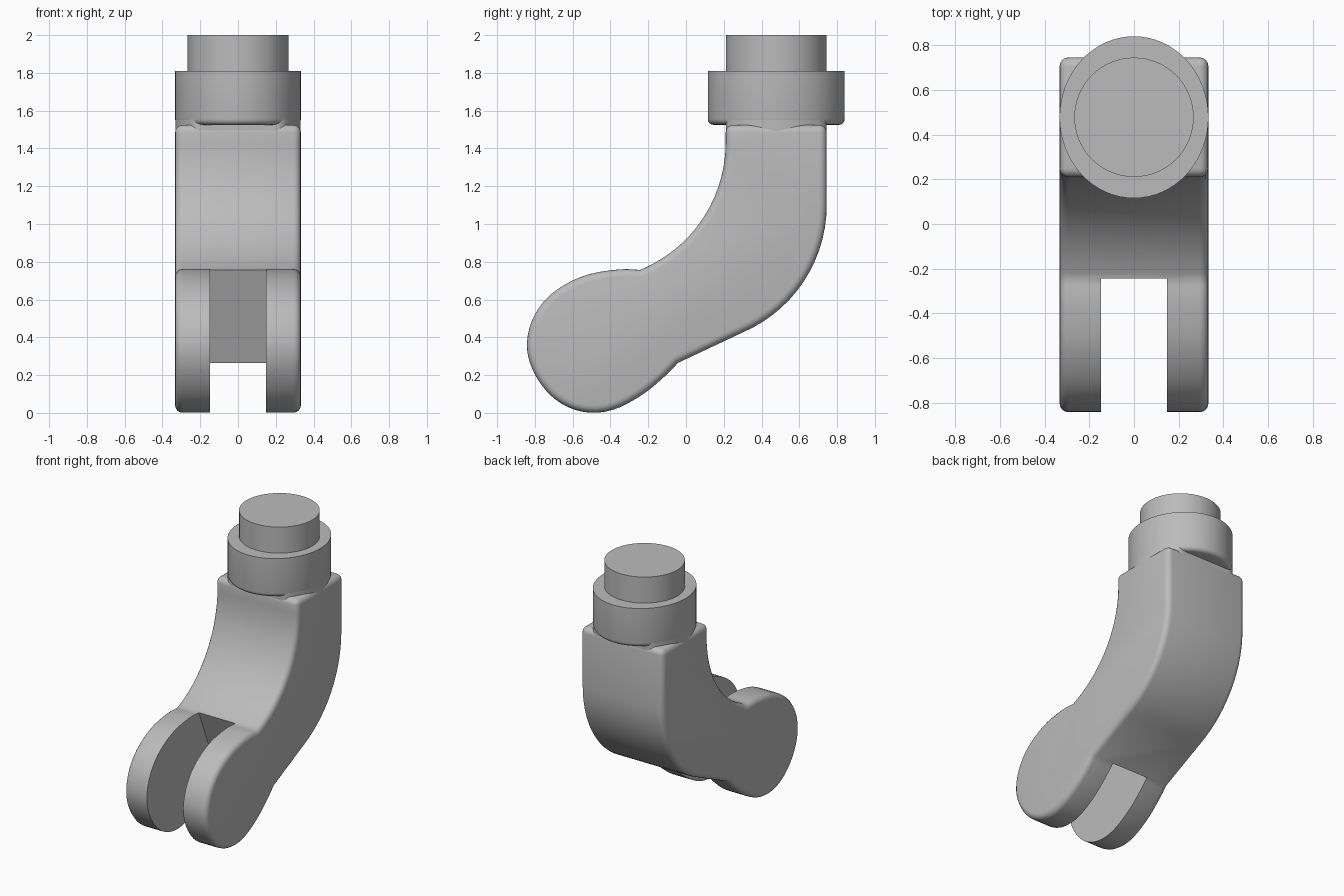
import bpy, bmesh, math
from mathutils import Vector

cube = bpy.data.objects.get("Cube")
if cube:
    bpy.data.objects.remove(cube, do_unlink=True)

grey = bpy.data.materials.new("plain grey")
grey.use_nodes = True
colour = (0.5, 0.5, 0.5, 1)
grey.diffuse_color = colour
grey.node_tree.nodes["Principled BSDF"].inputs["Base Color"].default_value = colour

HALF = 0.333          # half width of the arm
FRONT, BACK = 0.21, 0.745
TOP = 1.525
MID = (FRONT + BACK) / 2
ROUND = 0.04


def prism(name, points, axis, low, high, rule=None, size=ROUND):
    """Extrude an outline along x or z, rounding the edges picked by rule."""
    def place(p, h):
        return (h, p[0], p[1]) if axis == "x" else (p[0], p[1], h)
    bm = bmesh.new()
    rings = [[bm.verts.new(place(p, h)) for p in points] for h in (low, high)]
    n = len(points)
    for ring in rings:
        bm.faces.new(ring)
    for i in range(n):
        j = (i + 1) % n
        bm.faces.new((rings[0][i], rings[0][j], rings[1][j], rings[1][i]))
    bmesh.ops.recalc_face_normals(bm, faces=bm.faces)
    if rule:
        bmesh.ops.bevel(bm, geom=[e for e in bm.edges if rule(*e.verts)], offset=size,
                        segments=4, profile=0.5, affect="EDGES", clamp_overlap=False)
    mesh = bpy.data.meshes.new(name)
    bm.to_mesh(mesh)
    bm.free()
    mesh.materials.append(grey)
    obj = bpy.data.objects.new(name, mesh)
    bpy.context.collection.objects.link(obj)
    return obj


def arc(cy, cz, r, start, end, n):
    angles = [math.radians(start + (end - start) * i / n) for i in range(n + 1)]
    return [(cy + r * math.cos(a), cz + r * math.sin(a)) for a in angles]


def spline(points, steps=3):
    """Smooth open curve through the points."""
    p = [Vector(q) for q in points]
    p = [2 * p[0] - p[1]] + p + [2 * p[-1] - p[-2]]
    out = []
    for a, b, c, d in zip(p, p[1:], p[2:], p[3:]):
        for k in range(steps):
            t = k / steps
            v = 0.5 * (2 * b + (c - a) * t + (2 * a - 5 * b + 4 * c - d) * t * t
                       + (3 * b - a - 3 * c + d) * t ** 3)
            out.append(tuple(v))
    return out


def ellipse(rx, ry, n=64, limit=9):
    pts = []
    for i in range(n):
        a = math.tau * i / n
        pts.append((rx * math.cos(a), MID + max(-limit, min(limit, ry * math.sin(a)))))
    return pts


# Bent arm with a rounded fork end
seam_top, seam_low = (-0.243, 0.757), (-0.042, 0.265)
fork = spline([seam_top, (-0.35, 0.76), (-0.51, 0.735), (-0.64, 0.68), (-0.746, 0.598),
               (-0.815, 0.49), (-0.842, 0.37), (-0.825, 0.26), (-0.77, 0.155),
               (-0.69, 0.07), (-0.587, 0.016), (-0.47, 0.001), (-0.35, 0.03),
               (-0.217, 0.106), (-0.11, 0.196), seam_low])
outline = [(FRONT, TOP)] + arc(-0.516, 1.43, 0.726, 0, -66, 14) + fork + [seam_low]
outline += arc(0.012, 1.1, 0.733, -67, 0, 14) + [(BACK, TOP)]


def arm_edge(a, b):
    rim = abs(a.co.x - b.co.x) < 1e-5
    return rim or min(a.co.z, b.co.z) > TOP - 0.001


arm = prism("bent_arm", outline, "x", -HALF, HALF, arm_edge)

# Slot between the two fork cheeks
slot = prism("slot_cutter", [seam_top, seam_low, (-0.042, -0.3), (-1.2, -0.3),
                             (-1.2, 1), (-0.243, 1)], "x", -0.147, 0.147)
slot.hide_render = True
cut = arm.modifiers.new("slot", "BOOLEAN")
cut.operation, cut.solver, cut.object = "DIFFERENCE", "EXACT", slot
bpy.context.view_layer.objects.active = arm
bpy.ops.object.modifier_apply(modifier=cut.name)
bpy.data.objects.remove(slot, do_unlink=True)

# Neck that joins the arm to the collar
neck = prism("neck", ellipse(HALF - 0.001, 0.362, 64, (BACK - FRONT) / 2 - 0.002), "z", 1.4, 1.6)

# Oval collar with a rounded lower rim
collar = prism("collar", ellipse(HALF, 0.362), "z", TOP, 1.81,
               lambda a, b: max(a.co.z, b.co.z) < TOP + 0.001, 0.03)

# Round pin on top
pin = prism("top_pin", ellipse(0.267, 0.267), "z", 1.78, 2.0)

# Smooth shading with sharp edges kept
bpy.ops.object.select_all(action="DESELECT")
for obj in (arm, neck, collar, pin):
    obj.select_set(True)
bpy.context.view_layer.objects.active = arm
bpy.ops.object.shade_smooth_by_angle(angle=math.radians(30))
